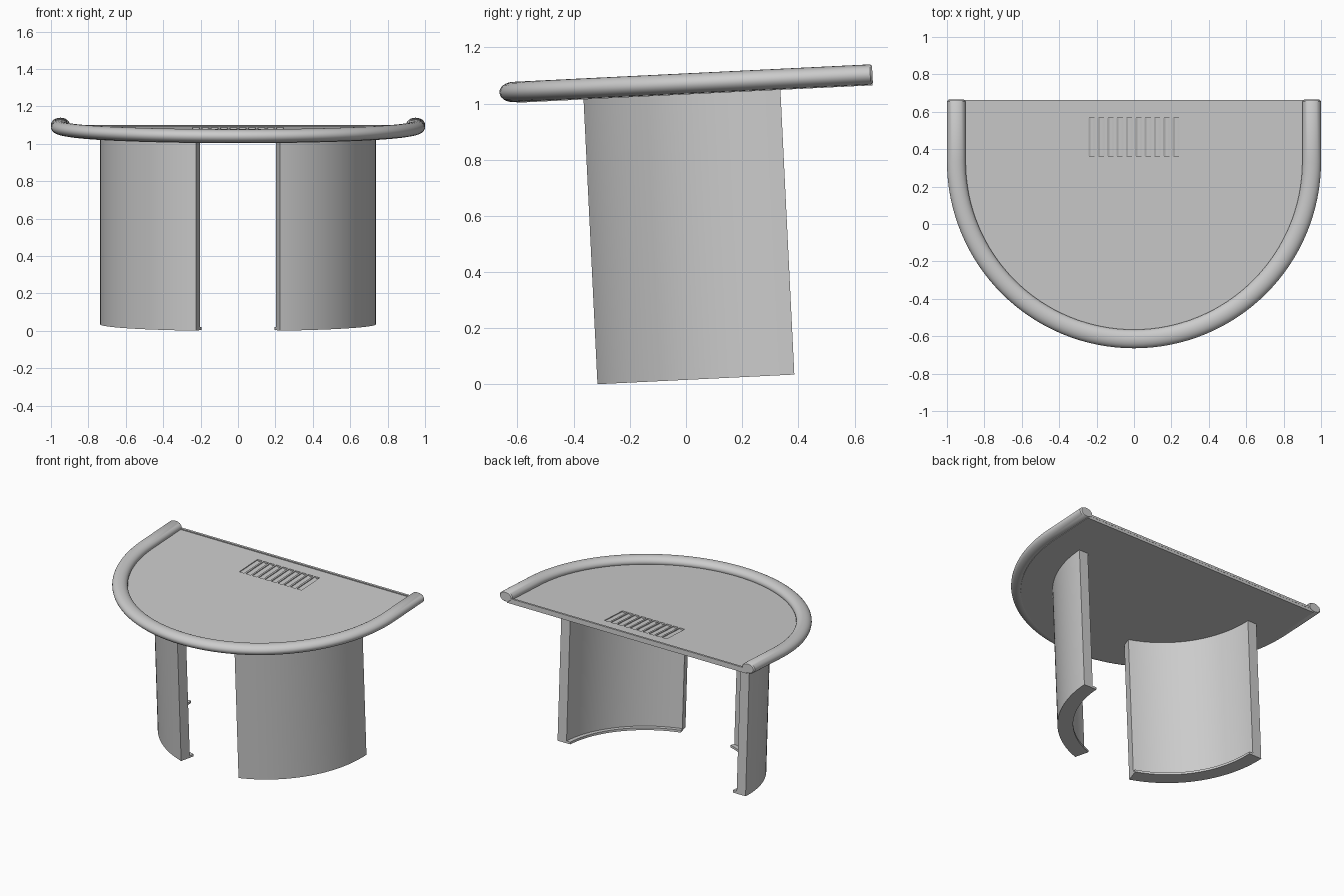
import bpy, bmesh
from math import sin, cos, pi, radians, asin
from mathutils import Matrix, Vector

if "Cube" in bpy.data.objects:
    bpy.data.objects.remove(bpy.data.objects["Cube"])

TILT = Matrix.Rotation(radians(2.8), 4, 'X')   # whole desk leans back slightly
CY = 0.387                                     # centre of all the arcs
BACK = 0.715                                   # back edge of the top


def finish(name, bm, smooth=True):
    bmesh.ops.recalc_face_normals(bm, faces=bm.faces)
    bm.transform(TILT)
    me = bpy.data.meshes.new(name)
    bm.to_mesh(me)
    bm.free()
    ob = bpy.data.objects.new(name, me)
    bpy.context.collection.objects.link(ob)
    if smooth:
        bpy.ops.object.select_all(action='DESELECT')
        ob.select_set(True)
        bpy.context.view_layer.objects.active = ob
        bpy.ops.object.shade_smooth_by_angle(angle=radians(35))
    return ob


def add_prism(bm, base, offset):
    """Closed prism from a polygon swept along an offset."""
    a = [bm.verts.new(p) for p in base]
    b = [bm.verts.new(Vector(p) + Vector(offset)) for p in base]
    bm.faces.new(a)
    bm.faces.new(b)
    for i in range(len(a)):
        j = (i + 1) % len(a)
        bm.faces.new((a[i], a[j], b[j], b[i]))


def arc(r, a0, a1, n):
    return [(r * cos(a0 + (a1 - a0) * i / n), CY + r * sin(a0 + (a1 - a0) * i / n))
            for i in range(n + 1)]


# Table top: D-shaped slab
bm = bmesh.new()
outline = [(-0.94, BACK)] + arc(0.94, -pi, 0, 64) + [(0.94, BACK)]
add_prism(bm, [(x, y, 1.031) for x, y in outline], (0, 0, 0.028))
top = finish("table_top", bm, smooth=False)

# Vent: ten shallow troughs cut into the top
bm = bmesh.new()
for i in range(10):
    x = -0.225 + 0.05 * i
    section = [(x - 0.019, 1.09), (x - 0.019, 1.053), (x - 0.007, 1.047),
               (x + 0.007, 1.047), (x + 0.019, 1.053), (x + 0.019, 1.09)]
    add_prism(bm, [(px, 0.415, pz) for px, pz in section], (0, 0.203, 0))
cutter = finish("vent_cutter", bm, smooth=False)
cutter.hide_render = True
mod = top.modifiers.new("vent", 'BOOLEAN')
mod.operation = 'DIFFERENCE'
mod.solver = 'EXACT'
mod.object = cutter
bpy.context.view_layer.objects.active = top
bpy.ops.object.modifier_apply(modifier=mod.name)
bpy.data.objects.remove(cutter)

# Back lip: thin raised strip along the straight edge
bm = bmesh.new()
add_prism(bm, [(-0.92, 0.700, 1.05), (0.92, 0.700, 1.05),
               (0.92, 0.716, 1.05), (-0.92, 0.716, 1.05)], (0, 0, 0.016))
finish("back_lip", bm, smooth=False)

# Edge bumper: oval section swept around the D, with softened ends
bm = bmesh.new()
path = [(-pi, BACK + 0.002, 0.85), (-pi, BACK - 0.006, 1.0)]
path += [(-pi + pi * i / 64, CY, 1.0) for i in range(65)]
path += [(0, BACK - 0.006, 1.0), (0, BACK + 0.002, 0.85)]
N = 24
rings = []
for ang, yc, s in path:
    ring = []
    for k in range(N):
        t = 2 * pi * k / N
        r = 0.95 + 0.05 * s * cos(t)
        ring.append(bm.verts.new((r * cos(ang), yc + r * sin(ang), 1.07 + 0.036 * s * sin(t))))
    rings.append(ring)
for a, b in zip(rings, rings[1:]):
    for k in range(N):
        j = (k + 1) % N
        bm.faces.new((a[k], a[j], b[j], b[k]))
bm.faces.new(rings[0])
bm.faces.new(rings[-1])
finish("edge_bumper", bm)

# Curved legs, each with a small inner ledge at the foot
START = -pi / 2 + asin(0.225 / 0.737)
for side, label in ((1, "right"), (-1, "left")):
    for part, r0, r1, z0, z1 in (("leg", 0.667, 0.737, 0.016, 1.035),
                                 ("foot_ledge", 0.637, 0.672, 0.016, 0.032)):
        bm = bmesh.new()
        shape = arc(r1, START, 0, 28) + arc(r0, 0, START, 28)
        add_prism(bm, [(side * x, y, z0) for x, y in shape], (0, 0, z1 - z0))
        finish(f"{label}_{part}", bm)
